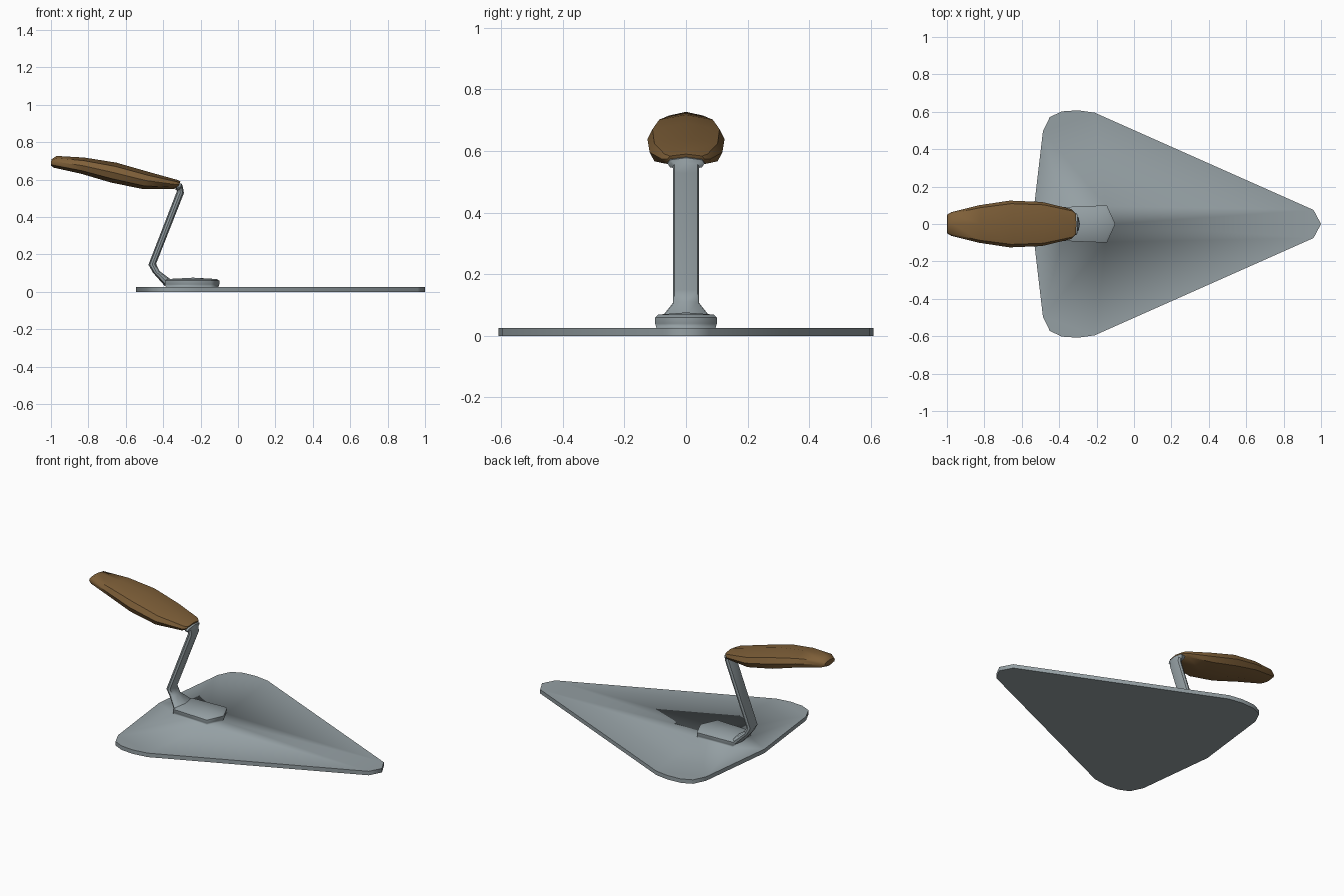
import bpy, bmesh, math

if "Cube" in bpy.data.objects:
    bpy.data.objects.remove(bpy.data.objects["Cube"])


def material(name, rgb):
    m = bpy.data.materials.new(name)
    m.diffuse_color = (*rgb, 1)
    m.use_nodes = True
    m.node_tree.nodes["Principled BSDF"].inputs["Base Color"].default_value = m.diffuse_color
    return m


steel = material("grey steel", (0.30, 0.35, 0.37))
wood = material("brown wood", (0.21, 0.115, 0.04))


def finish(bm, name, mat):
    me = bpy.data.meshes.new(name)
    bm.to_mesh(me)
    bm.free()
    me.materials.append(mat)
    ob = bpy.data.objects.new(name, me)
    bpy.context.collection.objects.link(ob)
    return ob


def mirrored(half):
    """Close a half outline (y >= 0, tip first) by mirroring it across y = 0."""
    return half + [(x, -y) for x, y in reversed(half) if y > 0]


def loop(bm, pts, z):
    return [bm.verts.new((x, y, z)) for x, y in pts]


def bridge(bm, a, b):
    n = len(a)
    return [bm.faces.new((a[i], a[(i + 1) % n], b[(i + 1) % n], b[i])) for i in range(n)]


def loft(name, rings, mat, angle):
    """Squashed octagon sections; each ring is (upper xz, lower xz, half width)."""
    section = [(0, 1), (.87, .62), (1, 0), (.87, -.62), (0, -1), (-.87, -.62), (-1, 0), (-.87, .62)]
    bm = bmesh.new()
    loops = []
    for (x1, z1), (x2, z2), w in rings:
        loops.append([bm.verts.new(((x1 + x2) / 2 + v * (x1 - x2) / 2, u * w,
                                    (z1 + z2) / 2 + v * (z1 - z2) / 2)) for u, v in section])
    for a, b in zip(loops, loops[1:]):
        bridge(bm, a, b)
    bm.faces.new(loops[0])
    bm.faces.new(loops[-1])
    bmesh.ops.recalc_face_normals(bm, faces=bm.faces)
    ob = finish(bm, name, mat)
    bpy.context.view_layer.objects.active = ob
    ob.select_set(True)
    bpy.ops.object.shade_smooth_by_angle(angle=math.radians(angle))
    ob.select_set(False)


# Blade with the raised tang plate welded into its top, so the shading flows between them
outline = mirrored([(1, 0), (.96, .075), (-.21, .595), (-.30, .608), (-.385, .602),
                    (-.45, .572), (-.487, .495), (-.545, 0.0)])
plate = mirrored([(-.10, 0), (-.145, .10), (-.39, .09)])
bm = bmesh.new()
low, top = loop(bm, outline, 0), loop(bm, outline, .025)
sides = bridge(bm, low, top)
bottom = bm.faces.new(low)


def scaled(s):
    return [(-.25 + (x + .25) * s, y * s) for x, y in plate]


rings = [loop(bm, scaled(s), z) for s, z in ((.96, .025), (1, .04), (1, .06), (.90, .069))]
for a, b in zip(rings, rings[1:]):
    bridge(bm, a, b)
peak = bm.verts.new((-.24, 0, .076))
for i in range(len(plate)):
    bm.faces.new((rings[-1][i], rings[-1][(i + 1) % len(plate)], peak))
edges = [bm.edges.get((r[i], r[(i + 1) % len(r)])) for r in (top, rings[0]) for i in range(len(r))]
bmesh.ops.triangle_fill(bm, use_beauty=True, edges=edges, normal=(0, 0, 1))
bmesh.ops.recalc_face_normals(bm, faces=bm.faces)
for f in bm.faces:
    f.smooth = True
for r in (low, top, rings[2]):
    for i in range(len(r)):
        bm.edges.get((r[i], r[(i + 1) % len(r)])).smooth = False
finish(bm, "blade", steel)

# Bent neck ending in a small collar
loft("neck", [((-.36, .067), (-.392, .032), .088),
              ((-.42, .112), (-.455, .103), .042),
              ((-.438, .15), (-.479, .145), .042),
              ((-.289, .528), (-.328, .535), .042),
              ((-.295, .562), (-.326, .54), .042),
              ((-.301, .578), (-.315, .54), .06),
              ((-.32, .582), (-.335, .545), .06)], steel, 50)

# Wooden handle
loft("handle", [((-.308, .59), (-.322, .557), .06),
                ((-.325, .599), (-.345, .55), .08),
                ((-.48, .642), (-.505, .549), .118),
                ((-.65, .691), (-.68, .585), .125),
                ((-.82, .718), (-.84, .632), .10),
                ((-.97, .727), (-.985, .664), .063),
                ((-.998, .708), (-1, .675), .05)], wood, 45)
